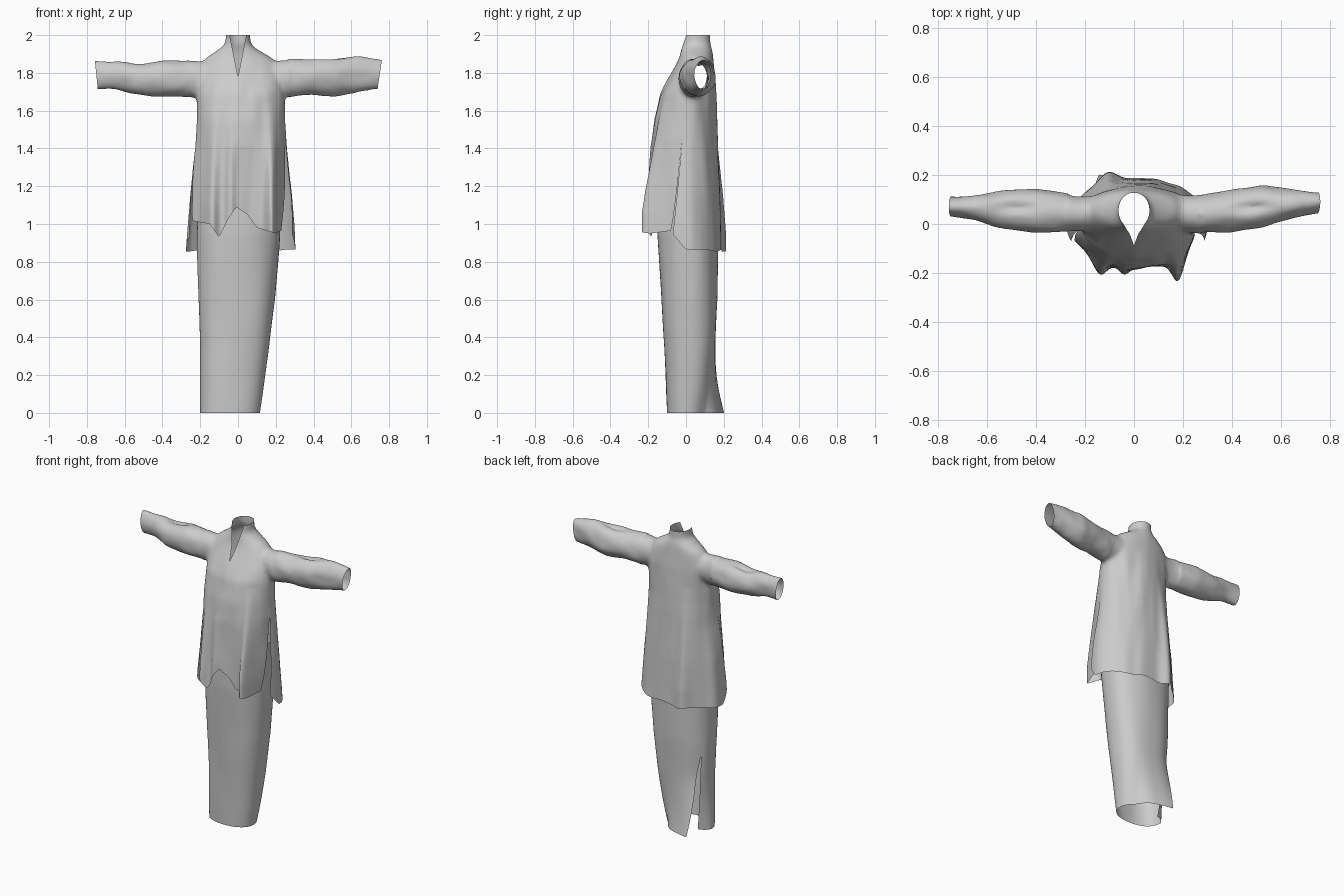
import bpy, bmesh, math
from mathutils import Vector, noise

if "Cube" in bpy.data.objects:
    bpy.data.objects.remove(bpy.data.objects["Cube"])

cloth = bpy.data.materials.new("grey cloth")
cloth.use_nodes = True
GREY = (0.6, 0.6, 0.6, 1)
cloth.diffuse_color = GREY
cloth.node_tree.nodes["Principled BSDF"].inputs["Base Color"].default_value = GREY


def clamp(v):
    return max(0.0, min(1.0, v))


def bump(v, width):
    return math.exp(-(v / width) ** 2)


def lerp_table(table, key):
    """Interpolate rows whose first entry is the key."""
    if key <= table[0][0]:
        return table[0][1:]
    for a, b in zip(table, table[1:]):
        if key <= b[0]:
            t = (key - a[0]) / (b[0] - a[0])
            return [p + (q - p) * t for p, q in zip(a[1:], b[1:])]
    return table[-1][1:]


def section(angle, lo_a, hi_a, lo_b, hi_b, power=1.0):
    """Point on an oval with the given limits; a lower power is boxier."""
    c, s = math.cos(angle), math.sin(angle)
    c = math.copysign(abs(c) ** power, c)
    s = math.copysign(abs(s) ** power, s)
    return ((lo_a + hi_a) / 2 + c * (hi_a - lo_a) / 2,
            (lo_b + hi_b) / 2 + s * (hi_b - lo_b) / 2)


def loft(bm, rows, closed):
    rings = [[bm.verts.new(p) for p in row] for row in rows]
    n = len(rings[0])
    for r, q in zip(rings, rings[1:]):
        for i in range(n if closed else n - 1):
            j = (i + 1) % n
            bm.faces.new((r[i], r[j], q[j], q[i]))
    if closed:
        bm.faces.new(rings[0])
        bm.faces.new(rings[-1])
    bmesh.ops.recalc_face_normals(bm, faces=bm.faces)


def make_object(name, bm):
    mesh = bpy.data.meshes.new(name)
    for f in bm.faces:
        f.smooth = True
    bm.to_mesh(mesh)
    bm.free()
    mesh.materials.append(cloth)
    obj = bpy.data.objects.new(name, mesh)
    bpy.context.collection.objects.link(obj)
    return obj


def cut(bm, point, normal, faces=None, clear=False):
    faces = list(bm.faces) if faces is None else faces
    geom = set(faces)
    for f in faces:
        geom.update(f.edges)
        geom.update(f.verts)
    return bmesh.ops.bisect_plane(bm, geom=list(geom), plane_co=point,
                                  plane_no=normal, clear_outer=clear)


# Tunic body: height, right, left, front, back
BODY = [(0.85, -.265, .295, -.185, .19), (1.0, -.26, .29, -.185, .185),
        (1.2, -.25, .28, -.183, .18), (1.4, -.225, .26, -.18, .17),
        (1.55, -.22, .25, -.168, .162), (1.68, -.22, .25, -.14, .16),
        (1.76, -.215, .245, -.10, .158), (1.83, -.20, .22, -.06, .15),
        (1.88, -.17, .18, -.035, .145), (1.92, -.11, .11, -.028, .14),
        (1.95, -.068, .068, -.025, .13), (2.07, -.06, .06, -.014, .13)]
# Sleeves: distance out, front, back, bottom, top
SLEEVE_RIGHT = [(.08, -.01, .11, 1.72, 1.84), (.22, -.03, .115, 1.67, 1.865),
                (.4, -.037, .145, 1.675, 1.868), (.55, -.02, .135, 1.685, 1.855),
                (.65, .015, .115, 1.715, 1.86), (.8, .04, .11, 1.708, 1.867)]
SLEEVE_LEFT = [(.08, -.01, .11, 1.72, 1.84), (.25, -.04, .12, 1.67, 1.87),
               (.4, -.035, .14, 1.685, 1.875), (.52, -.015, .16, 1.675, 1.885),
               (.65, .025, .14, 1.70, 1.892), (.8, .055, .13, 1.715, 1.86)]
AROUND = [2 * math.pi * i / 64 for i in range(64)]

bm = bmesh.new()
rows = []
for k in range(61):
    z = 0.85 + 1.22 * k / 60
    rows.append([(*section(a, *lerp_table(BODY, z)), z) for a in AROUND])
loft(bm, rows, True)
for side, table in ((-1, SLEEVE_RIGHT), (1, SLEEVE_LEFT)):
    rows = []
    for k in range(37):
        d = 0.08 + 0.72 * k / 36
        rows.append([(side * d, *section(a, *lerp_table(table, d))) for a in AROUND])
    loft(bm, rows, True)
tunic = make_object("tunic", bm)

# Fuse body and sleeves into one skin
mod = tunic.modifiers.new("fuse", "REMESH")
mod.mode = "VOXEL"
mod.voxel_size = 0.011
fused = tunic.evaluated_get(bpy.context.evaluated_depsgraph_get())
bm = bmesh.new()
bm.from_mesh(fused.to_mesh())
fused.to_mesh_clear()
tunic.modifiers.clear()
for _ in range(7):
    bmesh.ops.smooth_vert(bm, verts=bm.verts, factor=0.5,
                          use_axis_x=True, use_axis_y=True, use_axis_z=True)

# Cloth wrinkles and the hollows on top of the sleeves
bm.normal_update()
moves = []
for v in bm.verts:
    x, y, z = v.co
    if abs(x) > 0.27 and z > 1.6:
        n = 0.007 * noise.noise(Vector((x * 9, y * 14, z * 14)))
        n -= 0.02 * bump(abs(x) - 0.48, 0.07) * bump(y - 0.07, 0.025) * clamp(v.normal.z)
    else:
        n = 0.008 * noise.noise(Vector((x * 14, y * 14, z * 3))) * clamp((1.95 - z) * 4)
    moves.append(v.normal * n)
for v, m in zip(bm.verts, moves):
    v.co += m

# Open the collar, cuffs and hem
cut(bm, (0, 0, 2.0), (0, 0, 1), clear=True)
cut(bm, (0, 0, 0.95), (0, 0, -1), clear=True)
cut(bm, (0.75, 0, 1.79), (1, 0, -0.15), clear=True)
cut(bm, (-0.75, 0, 1.79), (-1, 0, -0.1), clear=True)

# Neck slit
TIP, SLOPE = 1.78, 0.2
for side in (-1, 1):
    front = [f for f in bm.faces if f.calc_center_median().z > 1.76
             and f.calc_center_median().y < 0.04 and abs(f.calc_center_median().x) < 0.08]
    cut(bm, (0, 0, TIP), (side, 0, -SLOPE), front)
slit = []
for f in bm.faces:
    c = f.calc_center_median()
    if c.y < 0.04 and c.z > TIP and abs(c.x) < (c.z - TIP) * SLOPE:
        slit.append(f)
bmesh.ops.delete(bm, geom=slit, context="FACES")

# Side vents separate the front panel from the back panel
VENT = 1.45
vent_point, vent_normal = Vector((0, -0.02, VENT)), Vector((0, 1, -0.1)).normalized()
low = [f for f in bm.faces if f.calc_center_median().z < VENT]
res = cut(bm, vent_point, vent_normal, low)
seam = [e for e in res["geom_cut"] if isinstance(e, bmesh.types.BMEdge)
        and max(v.co.z for v in e.verts) < VENT]
bmesh.ops.split_edges(bm, edges=seam)

FRONT_HEM = [(-.26, 1.02), (-.15, 1.0), (-.10, .93), (-.05, 1.03), (-.01, 1.09),
             (.05, 1.05), (.10, .98), (.2, .95), (.24, .97)]
changes = []
for v in bm.verts:
    x, y, z = v.co
    t, k = clamp((VENT - z) / 0.5), clamp((1.65 - z) / 0.6)
    is_front = sum((f.calc_center_median() - vent_point).dot(vent_normal)
                   for f in v.link_faces) < 0
    if is_front:
        if x > 0:
            x -= 0.045 * t * x / 0.29
        hem = lerp_table(FRONT_HEM, x)[0]
        folds = 0.05 * bump(x + .14, .035) + 0.025 * bump(x + .04, .025) + 0.1 * bump(x - .18, .035)
        y -= k * folds * clamp((-y - 0.02) / 0.07)
    else:
        hem = 0.86 + 0.08 * clamp(-y / 0.07) + 0.006 * math.sin(x * 30)
        x += 0.015 * t * clamp(abs(x) / 0.25) * (1 if x > 0 else -1)
        y += k * 0.045 * bump(x + .11, .05) * clamp(y / 0.1)
    z -= t * (0.95 - hem)
    changes.append((x, y, z))
for v, co in zip(bm.verts, changes):
    v.co = co
for f in bm.faces:
    f.smooth = True
bm.to_mesh(tunic.data)
bm.free()

# Wrap skirt: one open sheet, its outer end sweeping to a point at the back
SKIRT = [(0, -.20, .12, -.10, .14), (.1, -.2, .135, -.105, .145),
         (.35, -.20, .165, -.115, .155), (.6, -.21, .195, -.13, .165),
         (.95, -.218, .222, -.15, .17), (1.25, -.2, .22, -.15, .15)]
START = 150
bm = bmesh.new()
rows = []
for k in range(51):
    z = 1.25 * k / 50
    low = clamp((0.4 - z) / 0.4) ** 1.5
    limits = lerp_table(SKIRT, z)
    mid_x, mid_y = (limits[0] + limits[1]) / 2, (limits[2] + limits[3]) / 2
    span = 470 + 70 * clamp(z / 0.95) - START
    row = []
    for i in range(97):
        u = i / 96
        x, y = section(math.radians(START + u * span), *limits, 0.85)
        grow = -(0.04 + 0.3 * low) * clamp(1 - u / 0.1)
        grow += low * (0.6 * clamp((u - 0.8) / 0.2) ** 1.5 - 0.15 * bump(u - 0.78, 0.1))
        grow += 0.02 * noise.noise(Vector((x * 9, y * 9, z * 3)))
        row.append((mid_x + (x - mid_x) * (1 + grow), mid_y + (y - mid_y) * (1 + grow), z))
    rows.append(row)
loft(bm, rows, False)
make_object("wrap_skirt", bm)
